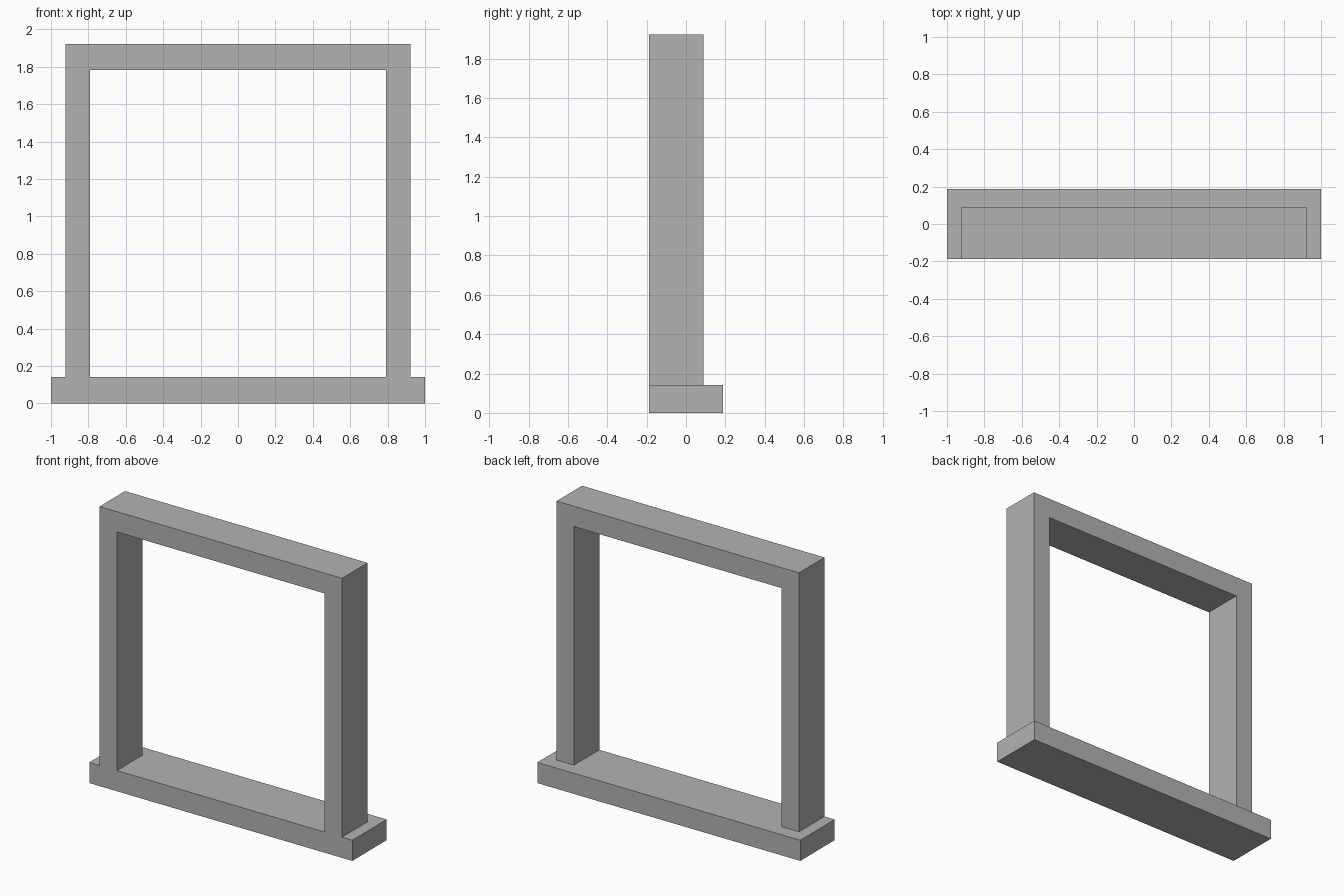
import bpy
import bmesh

cube = bpy.data.objects.get("Cube")
if cube:
    bpy.data.objects.remove(cube, do_unlink=True)

# Single grey finish
grey = bpy.data.materials.new("plain grey")
grey.use_nodes = True
colour = (0.45, 0.45, 0.45, 1)
grey.diffuse_color = colour
grey.node_tree.nodes["Principled BSDF"].inputs["Base Color"].default_value = colour


def extrude_profile(name, points, front, back):
    """Extrude an x-z outline from y = front to y = back."""
    bm = bmesh.new()
    face = bm.faces.new([bm.verts.new((x, front, z)) for x, z in points])
    result = bmesh.ops.extrude_face_region(bm, geom=[face])
    moved = [g for g in result["geom"] if isinstance(g, bmesh.types.BMVert)]
    bmesh.ops.translate(bm, verts=moved, vec=(0, back - front, 0))
    bmesh.ops.recalc_face_normals(bm, faces=bm.faces)
    mesh = bpy.data.meshes.new(name)
    bm.to_mesh(mesh)
    bm.free()
    mesh.materials.append(grey)
    obj = bpy.data.objects.new(name, mesh)
    bpy.context.collection.objects.link(obj)
    return obj


def mirrored(half):
    """Complete a right-hand half outline across x = 0."""
    return half + [(-x, z) for x, z in reversed(half)]


FRONT, BACK = -0.187, 0.187
SILL_TOP, TOP = 0.142, 1.922
OUTER, INNER, LINTEL = 0.922, 0.79, 1.782

# Wide sill that projects at the back and both ends
extrude_profile("sill", mirrored([(1, 0), (1, SILL_TOP)]), FRONT, BACK)

# Two posts and the lintel in one continuous frame
outside = [(-OUTER, SILL_TOP), (-OUTER, TOP), (OUTER, TOP), (OUTER, SILL_TOP)]
inside = [(INNER, SILL_TOP), (INNER, LINTEL), (-INNER, LINTEL), (-INNER, SILL_TOP)]
extrude_profile("frame", outside + inside, FRONT, 0.09)
